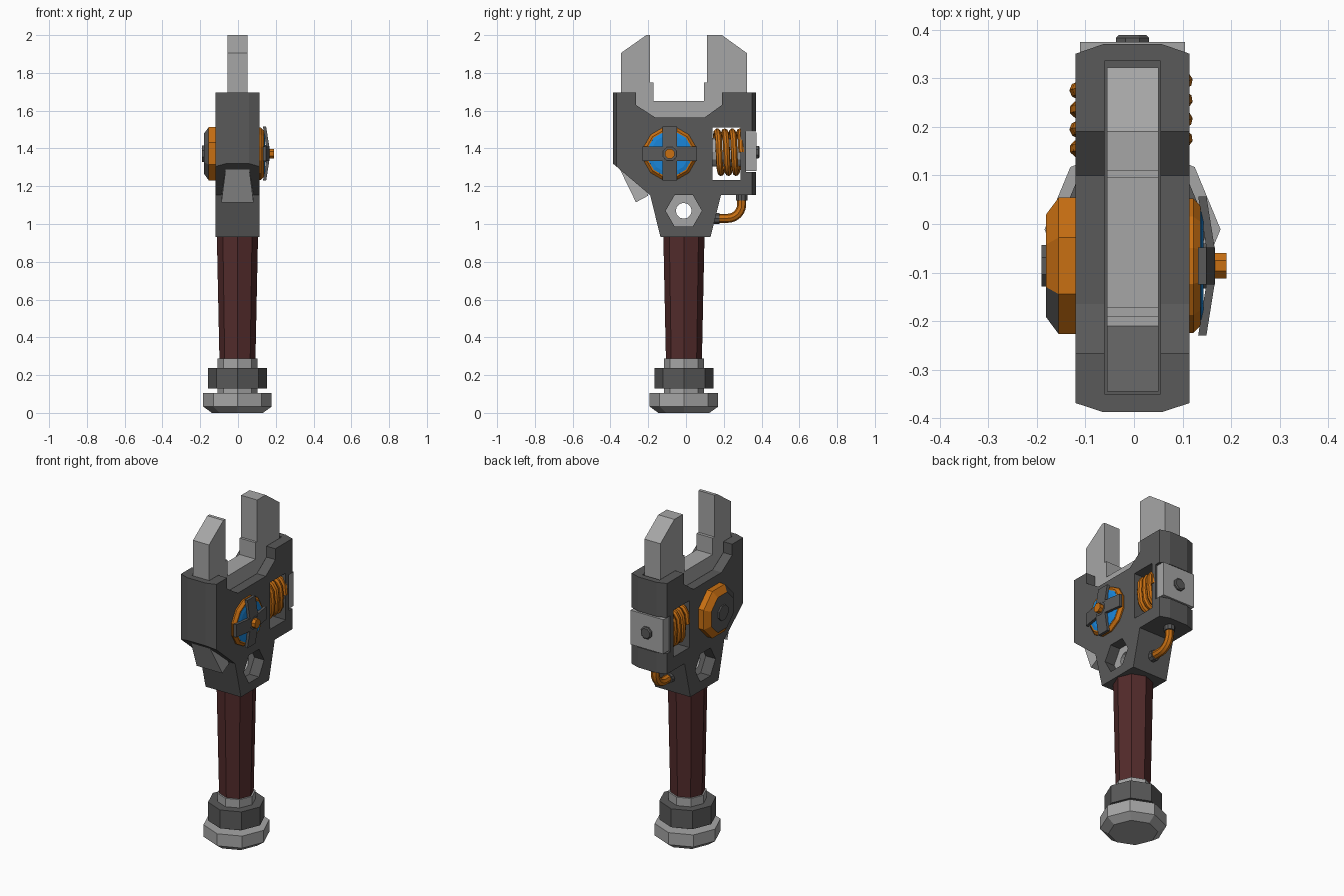
import bpy, bmesh
from math import sin, cos, pi, copysign

cube = bpy.data.objects.get("Cube")
if cube:
    bpy.data.objects.remove(cube, do_unlink=True)


def material(name, r, g, b):
    m = bpy.data.materials.new(name)
    m.use_nodes = True
    m.diffuse_color = (r, g, b, 1)
    m.node_tree.nodes["Principled BSDF"].inputs["Base Color"].default_value = (r, g, b, 1)
    return m


DARK = material("dark_steel", 0.1, 0.1, 0.1)
LIGHT = material("light_steel", 0.38, 0.38, 0.38)
ORANGE = material("copper_orange", 0.58, 0.16, 0.006)
BLUE = material("glowing_blue", 0.01, 0.24, 0.7)
GRIP = material("dark_red_grip", 0.085, 0.024, 0.024)
CX = -0.003  # centre plane of the tool


def to_object(name, bm, mat):
    bmesh.ops.recalc_face_normals(bm, faces=bm.faces)
    me = bpy.data.meshes.new(name)
    bm.to_mesh(me)
    bm.free()
    ob = bpy.data.objects.new(name, me)
    bpy.context.collection.objects.link(ob)
    if mat:
        me.materials.append(mat)
    return ob


def loft(name, rings, mat):
    """Skin a stack of equal-sized point rings and cap both ends."""
    bm = bmesh.new()
    rows = [[bm.verts.new(p) for p in ring] for ring in rings]
    n = len(rows[0])
    for a, b in zip(rows, rows[1:]):
        for i in range(n):
            j = (i + 1) % n
            bm.faces.new((a[i], a[j], b[j], b[i]))
    bm.faces.new(rows[0])
    bm.faces.new(rows[-1])
    return to_object(name, bm, mat)


def side_prism(name, pts, half, mat=None):
    """Extrude a (y, z) outline across the tool."""
    return loft(name, [[(x, y, z) for y, z in pts] for x in (CX - half, CX + half)], mat)


def box(name, x, y, z, mat=None):
    pts = [(y[0], z[0]), (y[1], z[0]), (y[1], z[1]), (y[0], z[1])]
    return loft(name, [[(v, *p) for p in pts] for v in x], mat)


def lathe(name, axis, centre, rings, sides, mat=None, turn=0.0):
    """Stack (radius, height) polygons along an axis."""
    out = []
    for r, h in rings:
        ring = []
        for i in range(sides):
            a = 2 * pi * i / sides + turn
            u, v = centre[0] + r * cos(a), centre[1] + r * sin(a)
            ring.append({"X": (h, u, v), "Y": (u, h, v), "Z": (u, v, h)}[axis])
        out.append(ring)
    return loft(name, out, mat)


def boolean(ob, cutter, op="DIFFERENCE"):
    mod = ob.modifiers.new("cut", "BOOLEAN")
    mod.operation, mod.object, mod.solver = op, cutter, "EXACT"
    bpy.context.view_layer.objects.active = ob
    bpy.ops.object.modifier_apply(modifier=mod.name)
    bpy.data.objects.remove(cutter, do_unlink=True)


def tube(name, pts, radius, mat):
    cu = bpy.data.curves.new(name, "CURVE")
    cu.dimensions, cu.bevel_depth, cu.bevel_resolution = "3D", radius, 2
    cu.use_fill_caps = True
    sp = cu.splines.new("POLY")
    sp.points.add(len(pts) - 1)
    for p, co in zip(sp.points, pts):
        p.co = (*co, 1)
    cu.materials.append(mat)
    ob = bpy.data.objects.new(name, cu)
    bpy.context.collection.objects.link(ob)
    bpy.ops.object.select_all(action="DESELECT")
    ob.select_set(True)
    bpy.context.view_layer.objects.active = ob
    bpy.ops.object.convert(target="MESH")
    bpy.ops.object.shade_smooth_by_angle()
    return ob


# Head: extruded silhouette with chamfered front and back ends
head = side_prism("head_body", [
    (-0.387, 1.695), (-0.265, 1.695), (-0.265, 1.63), (-0.165, 1.565), (0.1, 1.565),
    (0.19, 1.63), (0.19, 1.695), (0.37, 1.695), (0.37, 1.153), (0.185, 1.153),
    (0.13, 0.932), (-0.135, 0.932), (-0.19, 1.153), (-0.387, 1.32)], 0.117, DARK)
plan = [(-0.06, -0.387), (0.06, -0.387), (0.118, -0.368), (0.118, 0.35),
        (0.06, 0.37), (-0.06, 0.37), (-0.118, 0.35), (-0.118, -0.368)]
boolean(head, loft("chamfer_plan", [[(CX + x, y, z) for x, y in plan] for z in (0.9, 1.8)], None),
        "INTERSECT")
# Jaw slot, coil window, clamp notch and through hole
boolean(head, box("slot", (CX - 0.058, CX + 0.058), (-0.35, 0.335), (1.54, 1.9)))
boolean(head, box("window", (-0.3, 0.3), (0.14, 0.288), (1.232, 1.512)))
boolean(head, box("notch", (-0.3, 0.3), (0.318, 0.5), (1.275, 1.49)))
HOLE = (-0.012, 1.07)
boolean(head, lathe("hole", "X", HOLE, [(0.096, -0.3), (0.096, 0.3)], 6))

# Nut recessed in the hole
nut = lathe("hole_nut", "X", HOLE, [(0.096, -0.055), (0.096, 0.05)], 6, LIGHT)
boolean(nut, lathe("nut_bore", "X", HOLE, [(0.042, -0.3), (0.042, 0.3)], 12))

# U-shaped jaws
side_prism("jaws", [
    (-0.345, 1.545), (-0.345, 1.905), (-0.21, 2), (-0.19, 2), (-0.19, 1.75),
    (-0.172, 1.75), (-0.172, 1.652), (0.095, 1.652), (0.095, 1.75), (0.11, 1.75),
    (0.11, 2), (0.19, 2), (0.322, 1.905), (0.322, 1.545)], 0.053, LIGHT)

# Brace under the front of the head
brace = [(-0.36, 1.31), (-0.265, 1.115), (-0.2, 1.15), (-0.22, 1.22)]
widths = (0.06, 0.085, 0.085, 0.06)
loft("front_brace", [[(CX + s * w, y, z) for (y, z), w in zip(brace, widths)] for s in (-1, 1)], LIGHT)

# Copper coil wound around a steel core
coil = []
for i in range(57):
    a = pi - 2 * pi * i / 16
    c, s = (copysign(abs(v) ** 0.6, v) for v in (cos(a), sin(a)))
    coil.append((CX - 0.003 + 0.109 * c, 0.155 + 0.04 * i / 16, 1.38 + 0.108 * s))
tube("coil", coil, 0.018, ORANGE)
lathe("coil_core", "Y", (CX, 1.38), [(0.075, 0.13), (0.075, 0.3)], 12, LIGHT)

# Rear clamp and its bolt
clamp_plan = [(-0.108, 0.31), (0.108, 0.31), (0.108, 0.374), (-0.108, 0.374)]
loft("rear_clamp", [[(CX + x, y, z) for x, y in clamp_plan] for z in (1.28, 1.485)], LIGHT)
lathe("clamp_bolt", "Y", (CX, 1.38), [(0.037, 0.37), (0.037, 0.383), (0.03, 0.389)], 8, DARK, pi / 8)

# Feed pipe between head and neck
bend = [(CX, 0.22 + 0.075 * cos(a), 1.105 - 0.075 * sin(a)) for a in (pi / 2 * i / 6 for i in range(7))]
tube("feed_pipe", [(CX, 0.295, 1.17)] + bend + [(CX, 0.13, 1.03)], 0.024, ORANGE)
lathe("pipe_collar_upper", "Z", (CX, 0.295), [(0.031, 1.125), (0.031, 1.16)], 10, DARK)
lathe("pipe_collar_lower", "Y", (CX, 1.03), [(0.031, 0.14), (0.031, 0.178)], 10, DARK)

# Left dial: ring, domed blue lens, bent cross guard and hub
DIAL = (-0.086, 1.372)
lathe("dial_ring", "X", DIAL, [(0.143, 0.1), (0.143, 0.122), (0.128, 0.137)], 12, ORANGE, pi / 12)
lathe("dial_lens", "X", DIAL, [(0.122, 0.11), (0.12, 0.138), (0.1, 0.143)], 12, BLUE, pi / 12)
lathe("dial_hub", "X", DIAL, [(0.05, 0.11), (0.05, 0.16), (0.04, 0.167)], 8, DARK, pi / 8)
lathe("dial_pin", "X", DIAL, [(0.028, 0.16), (0.028, 0.19)], 8, ORANGE, pi / 8)
arm = [(0.03, 0.15), (0.143, 0.132), (0.143, 0.149), (0.03, 0.167)]
for k in range(4):
    c, s = cos(k * pi / 2), sin(k * pi / 2)
    loft(f"dial_guard_arm_{k + 1}", [[(x, DIAL[0] + r * c - w * s, DIAL[1] + r * s + w * c)
                                      for r, x in arm] for w in (-0.038, 0.038)], DARK)

# Right cap: octagonal, dark face and dark forward bevels
cap = lathe("right_cap", "X", DIAL, [(0.152, -0.1), (0.152, -0.155), (0.114, -0.181)], 8, ORANGE, pi / 8)
cap.data.materials.append(DARK)
for f in cap.data.polygons:
    if f.center.x < -0.16 and (f.normal.x < -0.95 or f.normal.y < -0.3):
        f.material_index = 1
lathe("right_cap_hub", "X", DIAL, [(0.046, -0.175), (0.046, -0.19)], 8, DARK, pi / 8)

# Handle, collars and pommel
AXIS = (CX, -0.011)
for name, mat, rings in (
        ("handle_grip", GRIP, [(0.095, 0.27), (0.109, 0.935)]),
        ("grip_collar", LIGHT, [(0.105, 0.1), (0.105, 0.288)]),
        ("lock_ring", DARK, [(0.156, 0.128), (0.156, 0.238)]),
        ("pommel", LIGHT, [(0.135, 0), (0.181, 0.033), (0.181, 0.105)])):
    lathe(name, "Z", AXIS, rings, 8, mat)
